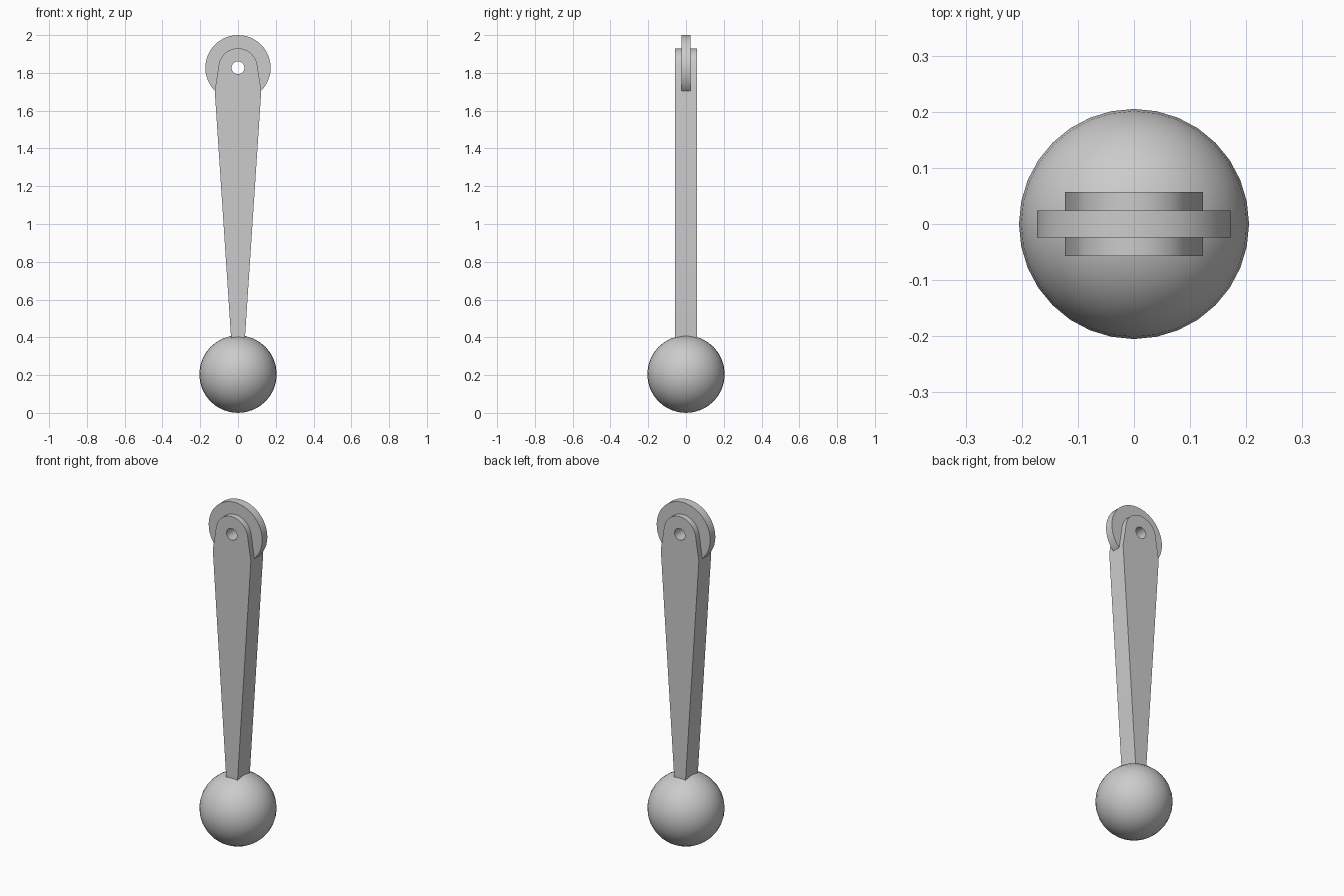
import bpy, bmesh
from math import sin, cos, radians, pi

cube = bpy.data.objects.get("Cube")
if cube:
    bpy.data.objects.remove(cube)

PIVOT_Z = 1.827
HOLE_R = 0.034

grey = bpy.data.materials.new("light grey")
grey.use_nodes = True
GREY = (0.6, 0.6, 0.6, 1)
grey.diffuse_color = GREY
grey.node_tree.nodes["Principled BSDF"].inputs["Base Color"].default_value = GREY


def arc(radius, start, end, steps):
    """Points on an arc around the pivot, in the xz plane."""
    angles = [radians(start + (end - start) * i / steps) for i in range(steps + 1)]
    return [(radius * cos(a), PIVOT_Z + radius * sin(a)) for a in angles]


def plate(name, outline, half_depth):
    """Flat plate along y with a round hole through the pivot."""
    bm = bmesh.new()
    for loop in (outline, arc(HOLE_R, 0, 360, 24)[:-1]):
        verts = [bm.verts.new((x, -half_depth, z)) for x, z in loop]
        for a, b in zip(verts, verts[1:] + verts[:1]):
            bm.edges.new((a, b))
    bmesh.ops.triangle_fill(bm, edges=bm.edges[:], use_beauty=True, use_dissolve=False)
    ext = bmesh.ops.extrude_face_region(bm, geom=bm.faces[:], use_keep_orig=True)
    moved = [g for g in ext["geom"] if isinstance(g, bmesh.types.BMVert)]
    bmesh.ops.translate(bm, verts=moved, vec=(0, 2 * half_depth, 0))
    bmesh.ops.recalc_face_normals(bm, faces=bm.faces[:])
    mesh = bpy.data.meshes.new(name)
    bm.to_mesh(mesh)
    bm.free()
    obj = bpy.data.objects.new(name, mesh)
    bpy.context.collection.objects.link(obj)
    finish(obj)


def finish(obj):
    obj.data.materials.append(grey)
    bpy.ops.object.select_all(action="DESELECT")
    obj.select_set(True)
    bpy.context.view_layer.objects.active = obj
    bpy.ops.object.shade_smooth_by_angle(angle=radians(25))


# Tapered arm with a rounded head, its foot sunk into the ball
shoulder, foot = (0.123, 1.703), (0.025, 0.22)
arm = [foot, shoulder] + arc(0.103, 10, 170, 16)
arm += [(-x, z) for x, z in (shoulder, foot)]
plate("arm", arm, 0.057)

# Roller wheel held in the head of the arm
plate("roller", arc(0.173, 0, 360, 48)[:-1], 0.024)

# Ball at the foot
bpy.ops.mesh.primitive_uv_sphere_add(segments=32, ring_count=16, radius=0.205, location=(0, 0, 0.205))
ball = bpy.context.object
ball.name = "ball"
finish(ball)
